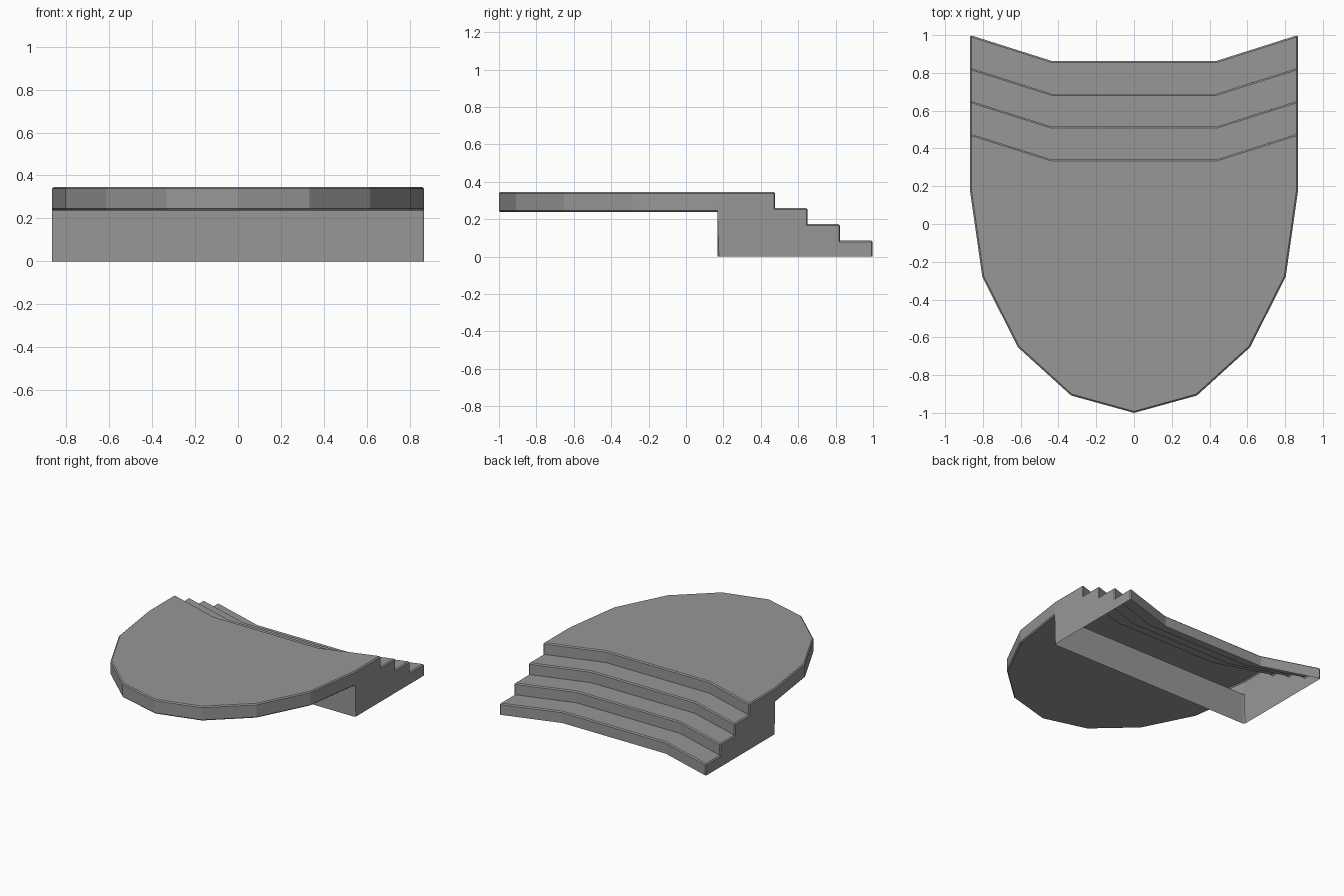
import bpy, bmesh

if "Cube" in bpy.data.objects:
    bpy.data.objects.remove(bpy.data.objects["Cube"])

HALF_W, INNER_X, BOW = 0.867, 0.435, 0.137
RISE, TREAD, STEPS = 0.0866, 0.174, 4
WALL_Y, SLAB_Z = 0.168, 0.238
TOP = RISE * STEPS

bm = bmesh.new()


def row(points):
    return [bm.verts.new(p) for p in points]


def strip(a, b):
    for i in range(len(a) - 1):
        bm.faces.new((a[i], a[i + 1], b[i + 1], b[i]))


def nosing(y, z):
    """Bent line across the full stair width, left to right."""
    return row([(-HALF_W, y, z), (-INNER_X, y - BOW, z),
                (INNER_X, y - BOW, z), (HALF_W, y, z)])


# Stair rows: the foot and nose of each riser, from the ground up
rows = []
for k in range(STEPS):
    y = 1.0 - k * TREAD
    rows += [nosing(y, k * RISE), nosing(y, (k + 1) * RISE)]
for a, b in zip(rows, rows[1:]):
    strip(a, b)

# Rounded front of the platform, mirrored about x = 0
half = [(HALF_W, WALL_Y), (0.803, -0.28), (0.614, -0.653), (0.333, -0.908)]
outline = half + [(0, -1.0)] + [(-x, y) for x, y in reversed(half)]
upper = row([(x, y, TOP) for x, y in outline])
lower = row([(x, y, SLAB_Z) for x, y in outline])
strip(upper, lower)
bm.faces.new(rows[-1] + upper)
bm.faces.new(lower)

# Front wall under the platform; the underside stays open
foot = row([(HALF_W, WALL_Y, 0), (-HALF_W, WALL_Y, 0)])
bm.faces.new((lower[0], lower[-1], foot[1], foot[0]))

# Stepped side walls
for stair_i, front_i, foot_i in ((-1, 0, 0), (0, -1, 1)):
    bm.faces.new([r[stair_i] for r in rows]
                 + [upper[front_i], lower[front_i], foot[foot_i]])

bmesh.ops.recalc_face_normals(bm, faces=bm.faces[:])
top_face = max(bm.faces, key=lambda f: f.calc_center_median().z)
if top_face.normal.z < 0:
    bmesh.ops.reverse_faces(bm, faces=bm.faces[:])

# Small chamfer on the sharp outward edges only
sharp = [e for e in bm.edges
         if e.is_manifold and e.calc_face_angle_signed() > 0.7]
bmesh.ops.bevel(bm, geom=sharp, offset=0.008, offset_type='OFFSET',
                segments=1, profile=0.5, affect='EDGES', clamp_overlap=True)

mesh = bpy.data.meshes.new("stepped_platform")
bm.to_mesh(mesh)
bm.free()
platform = bpy.data.objects.new("stepped_platform", mesh)
bpy.context.collection.objects.link(platform)

# Dark grey finish
grey = bpy.data.materials.new("dark_grey")
grey.diffuse_color = (0.31, 0.31, 0.31, 1)
grey.use_nodes = True
grey.node_tree.nodes["Principled BSDF"].inputs["Base Color"].default_value = grey.diffuse_color
mesh.materials.append(grey)
